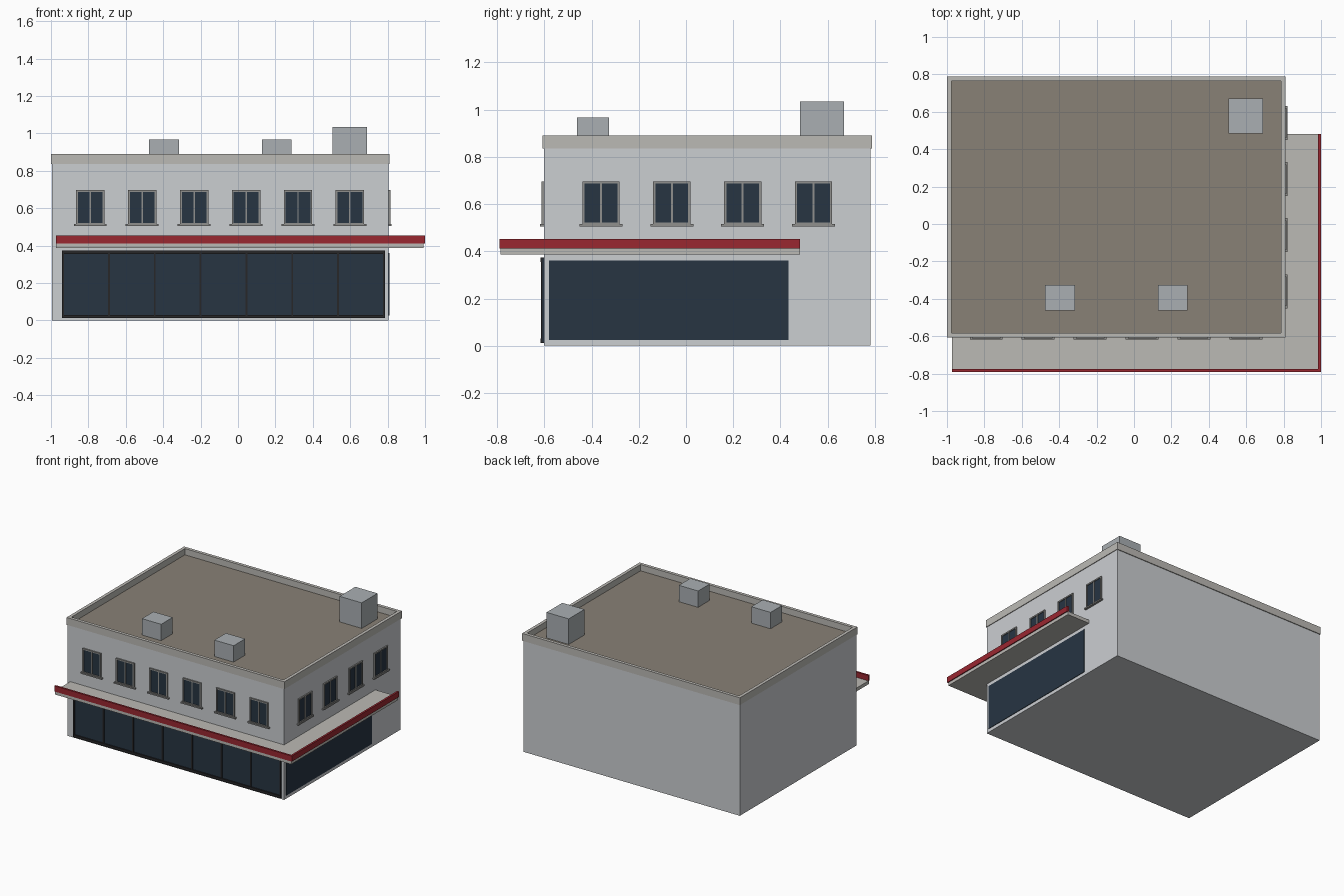
import bpy, bmesh
from mathutils import Matrix, Vector

if "Cube" in bpy.data.objects:
    bpy.data.objects.remove(bpy.data.objects["Cube"])


def material(name, r, g, b):
    m = bpy.data.materials.new(name)
    m.diffuse_color = (r, g, b, 1)
    m.use_nodes = True
    m.node_tree.nodes["Principled BSDF"].inputs["Base Color"].default_value = m.diffuse_color
    return m


RED = material("red", 0.32, 0.02, 0.03)
GLASS = material("dark_glass", 0.02, 0.035, 0.055)
DARK = material("dark_metal", 0.02, 0.02, 0.022)
TRIM = material("trim", 0.5, 0.49, 0.46)
ROOF = material("roof_felt", 0.25, 0.22, 0.18)
WALL = material("wall", 0.6, 0.62, 0.64)
FRAME = material("frame", 0.28, 0.28, 0.27)
UNIT = material("unit_metal", 0.4, 0.43, 0.45)


def build(name, boxes, mat, matrix=Matrix()):
    """One object from boxes given as (x0, x1, y0, y1, z0, z1)."""
    bm = bmesh.new()
    for x0, x1, y0, y1, z0, z1 in boxes:
        centre = Vector((x0 + x1, y0 + y1, z0 + z1)) / 2
        size = Matrix.Diagonal((x1 - x0, y1 - y0, z1 - z0, 1))
        bmesh.ops.create_cube(bm, size=1, matrix=Matrix.Translation(centre) @ size)
    return finish(name, bm, mat, matrix)


def finish(name, bm, mat, matrix=Matrix()):
    me = bpy.data.meshes.new(name)
    bm.to_mesh(me)
    bm.free()
    me.materials.append(mat)
    ob = bpy.data.objects.new(name, me)
    ob.matrix_world = matrix
    bpy.context.collection.objects.link(ob)
    return ob


def prism(name, outline, z0, z1, mat):
    """Extrude a flat outline upward."""
    bm = bmesh.new()
    face = bm.faces.new([bm.verts.new((x, y, z0)) for x, y in outline])
    ext = bmesh.ops.extrude_face_region(bm, geom=[face], use_keep_orig=True)
    verts = [v for v in ext["geom"] if isinstance(v, bmesh.types.BMVert)]
    bmesh.ops.translate(bm, verts=verts, vec=(0, 0, z1 - z0))
    bmesh.ops.recalc_face_normals(bm, faces=bm.faces)
    return finish(name, bm, mat)


# Main block and roof surface
X0, X1, Y0, Y1 = -0.995, 0.805, -0.602, 0.782
build("walls", [(X0, X1, Y0, Y1, 0, 0.838)], WALL)
build("roof_surface", [(-0.98, 0.79, -0.59, 0.77, 0.83, 0.843)], ROOF)

# Parapet: square ring around the roof
bm = bmesh.new()
px0, px1, py0, py1, pt = -1.0, 0.81, -0.607, 0.788, 0.024
rings = []
for inset, z in ((0, 0.835), (0, 0.89), (pt, 0.89), (pt, 0.835)):
    a, b, c, d = px0 + inset, px1 - inset, py0 + inset, py1 - inset
    rings.append([bm.verts.new((x, y, z)) for x, y in ((a, c), (b, c), (b, d), (a, d))])
for i in range(4):
    for j in range(4):
        k, n = (i + 1) % 4, (j + 1) % 4
        bm.faces.new((rings[i][j], rings[i][n], rings[k][n], rings[k][j]))
bmesh.ops.recalc_face_normals(bm, faces=bm.faces)
finish("parapet", bm, TRIM)

# L-shaped canopy wrapping the corner, with red fascia along its outer edge
CX, CR, CF, CB = -0.973, 0.993, -0.785, 0.482
prism("canopy_slab", [(CX, CF), (CR, CF), (CR, CB), (X1, CB), (X1, Y0), (CX, Y0)],
      0.387, 0.413, TRIM)
prism("canopy_fascia", [(CX, -0.79), (1.0, -0.79), (1.0, CB), (0.985, CB),
                        (0.985, -0.775), (CX, -0.775)], 0.411, 0.453, RED)

# Shopfront: glass, rails and evenly spaced mullions
S0, S1, BAYS = -0.94, 0.785, 7
build("shopfront_glass", [(S0, S1, -0.608, Y0 + 0.01, 0.015, 0.37)], GLASS)
rails = [(S0, S1, -0.617, Y0, 0.355, 0.373), (S0, S1, -0.617, Y0, 0.012, 0.03)]
for i in range(BAYS + 1):
    x = S0 + 0.005 + i * (S1 - S0 - 0.01) / BAYS
    rails.append((x - 0.005, x + 0.005, -0.614, Y0, 0.03, 0.355))
build("shopfront_frame", rails, DARK)
build("side_shop_glass", [(X1 - 0.01, 0.809, -0.58, 0.435, 0.025, 0.36)], GLASS)


def window(name, width, matrix):
    """Window on a wall facing local -y, centred on local x = 0."""
    w, f, z0, z1 = width / 2, 0.01, 0.515, 0.696
    build(name + "_glass", [(-w + f, w - f, -0.004, 0.01, z0, z1 - f)], GLASS, matrix)
    build(name + "_frame", [
        (-w, -w + f, -0.01, 0.005, z0, z1), (w - f, w, -0.01, 0.005, z0, z1),
        (-w + f, w - f, -0.01, 0.005, z1 - f, z1),
        (-w + f, w - f, -0.01, 0.005, z0, z0 + 0.006),
        (-0.004, 0.004, -0.008, 0.005, z0, z1 - f),
        (-w - 0.012, w + 0.012, -0.016, 0.005, 0.505, z0)], FRAME, matrix)


# Upper floor windows
for i in range(6):
    window(f"front_window_{i + 1}", 0.152,
           Matrix.Translation((-0.79 + 0.2777 * i, Y0, 0)))
turn = Matrix.Rotation(1.5707963, 4, "Z")
for i in range(4):
    window(f"side_window_{i + 1}", 0.158,
           Matrix.Translation((X1, -0.36 + 0.3 * i, 0)) @ turn)

# Rooftop units
for i, x in enumerate((-0.475, 0.127)):
    build(f"roof_unit_{i + 1}", [(x, x + 0.16, -0.462, -0.325, 0.84, 0.966)], UNIT)
build("roof_unit_large", [(0.506, 0.69, 0.483, 0.67, 0.84, 1.035)], UNIT)
